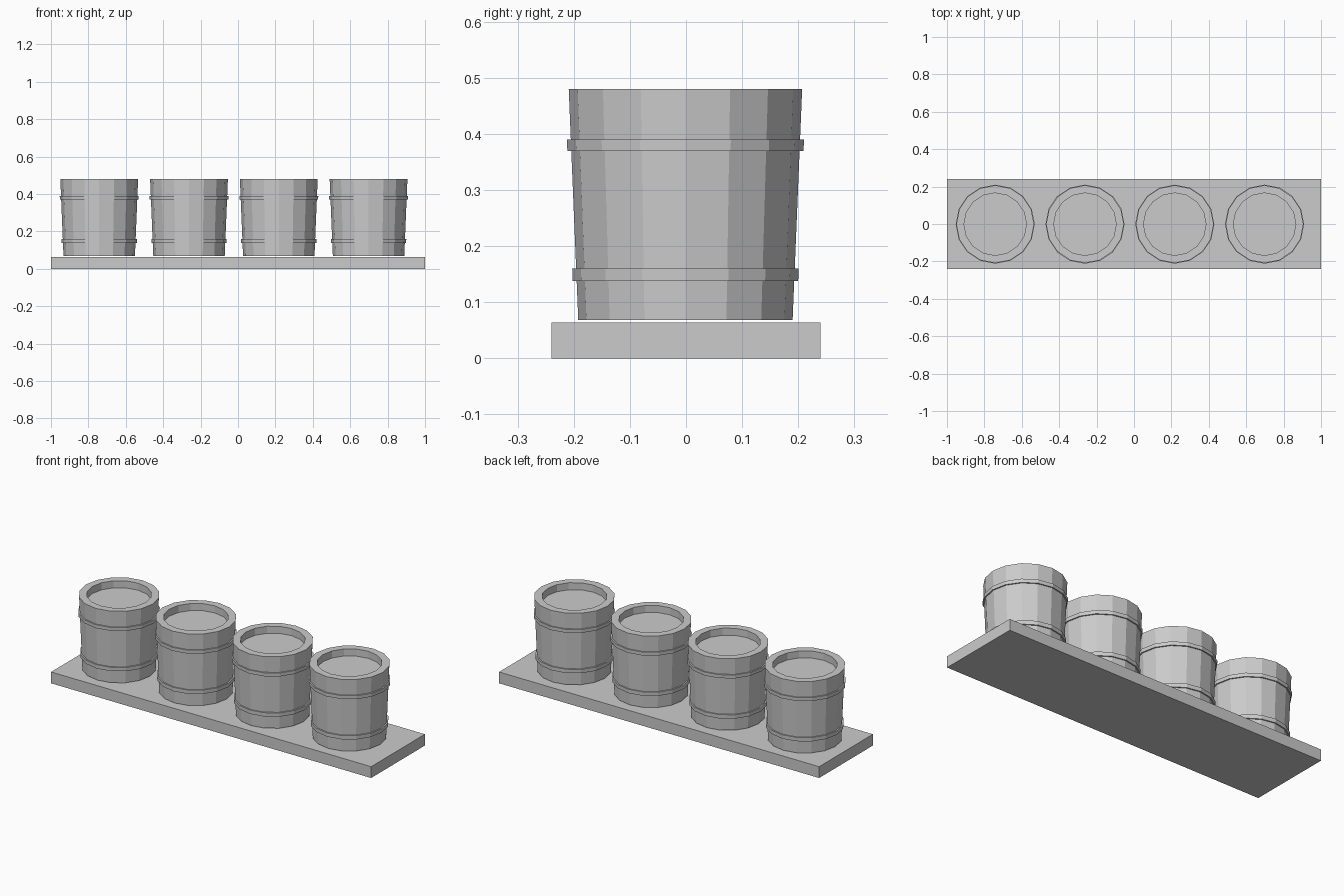
import bpy, bmesh, math

cube = bpy.data.objects.get("Cube")
if cube:
    bpy.data.objects.remove(cube, do_unlink=True)

SIDES = 16

grey = bpy.data.materials.new("plain_grey")
grey.use_nodes = True
colour = (0.6, 0.6, 0.6, 1)
grey.diffuse_color = colour
grey.node_tree.nodes["Principled BSDF"].inputs["Base Color"].default_value = colour


def finish(name, bm, location):
    bmesh.ops.recalc_face_normals(bm, faces=bm.faces)
    mesh = bpy.data.meshes.new(name)
    bm.to_mesh(mesh)
    bm.free()
    mesh.materials.append(grey)
    obj = bpy.data.objects.new(name, mesh)
    obj.location = location
    bpy.context.collection.objects.link(obj)
    return obj


def lathe(name, profile, location, loop=False):
    """Spin a (radius, height) profile; open profiles get capped ends."""
    bm = bmesh.new()
    rings = []
    for r, z in profile:
        angles = [2 * math.pi * i / SIDES for i in range(SIDES)]
        rings.append([bm.verts.new((r * math.cos(a), r * math.sin(a), z)) for a in angles])
    pairs = list(zip(rings, rings[1:]))
    if loop:
        pairs.append((rings[-1], rings[0]))
    else:
        bm.faces.new(rings[0])
        bm.faces.new(rings[-1])
    for a, b in pairs:
        for i in range(SIDES):
            j = (i + 1) % SIDES
            bm.faces.new((a[i], a[j], b[j], b[i]))
    return finish(name, bm, location)


# Base board
bm = bmesh.new()
bmesh.ops.create_cube(bm, size=1)
bmesh.ops.scale(bm, vec=(2, 0.48, 0.064), verts=bm.verts)
finish("base_board", bm, (0, 0, 0.032))

# Tapered tub with a rim and a recessed filling
BOTTOM, TOP = 0.068, 0.48
R_BOTTOM, R_TOP, R_INNER = 0.191, 0.208, 0.167
tub = [(R_BOTTOM, BOTTOM), (R_TOP, TOP), (R_INNER, TOP), (R_INNER, TOP - 0.04)]


def wall_radius(z):
    return R_BOTTOM + (R_TOP - R_BOTTOM) * (z - BOTTOM) / (TOP - BOTTOM)


# Hoop that follows the tub's taper
def hoop_profile(low, high, proud=0.007):
    a, b = wall_radius(low), wall_radius(high)
    return [(a - 0.005, low), (a + proud, low), (b + proud, high), (b - 0.005, high)]


for n in range(4):
    spot = (-0.742 + 0.48 * n, -0.001, 0)
    lathe(f"tub_{n + 1}", tub, spot)
    lathe(f"lower_hoop_{n + 1}", hoop_profile(0.138, 0.16), spot, loop=True)
    lathe(f"upper_hoop_{n + 1}", hoop_profile(0.37, 0.39), spot, loop=True)
